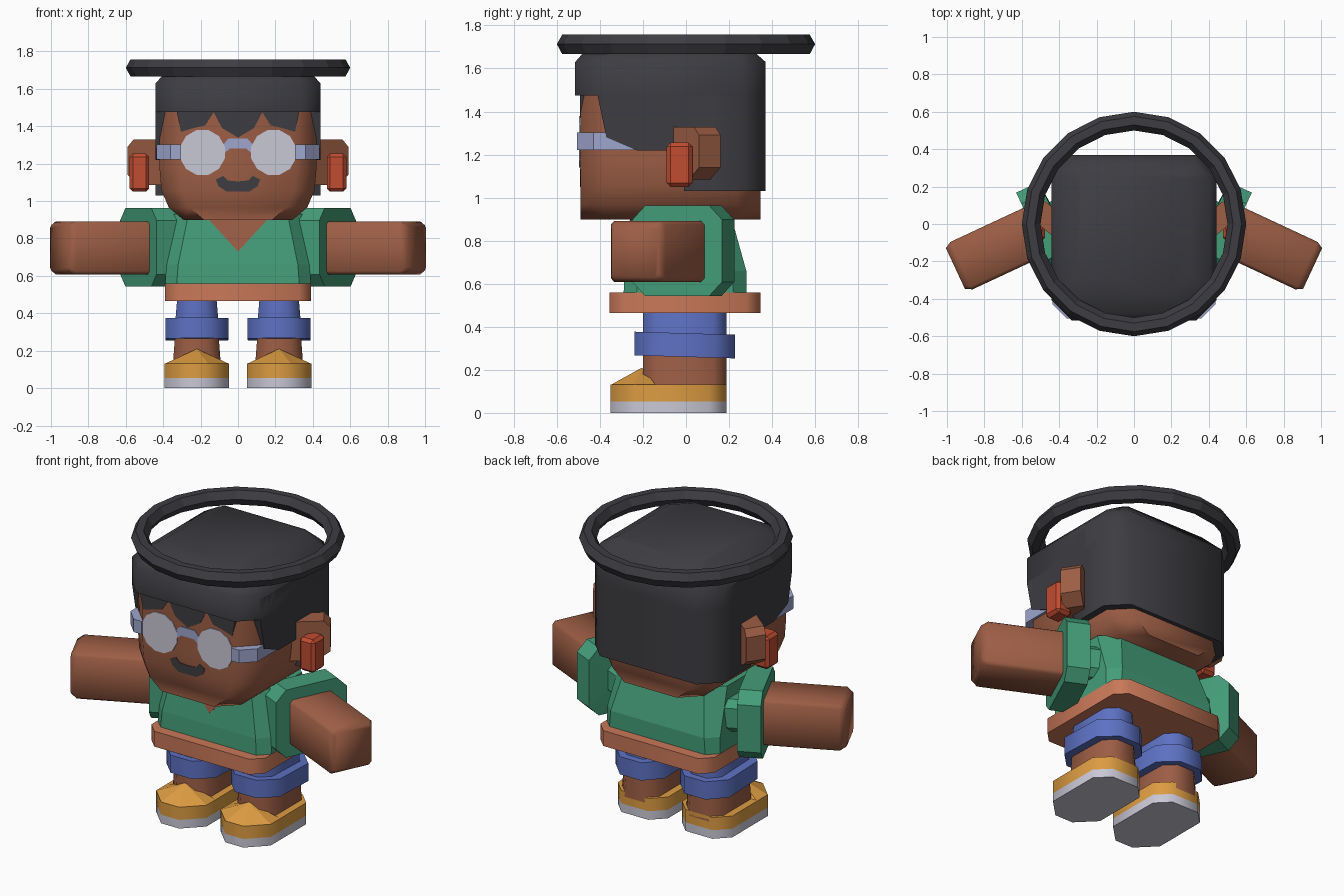
import bpy, bmesh, math
from mathutils import Matrix

if "Cube" in bpy.data.objects:
    bpy.data.objects.remove(bpy.data.objects["Cube"])


def material(name, rgb):
    m = bpy.data.materials.new(name)
    m.diffuse_color = [((c / 255 + 0.055) / 1.055) ** 2.4 for c in rgb] + [1]
    m.use_nodes = True
    m.node_tree.nodes["Principled BSDF"].inputs["Base Color"].default_value = m.diffuse_color
    return m


SKIN = material("brown_skin", (157, 94, 69))
HAIR = material("charcoal", (61, 61, 66))
GREEN = material("green_cloth", (68, 157, 121))
BELT = material("terracotta", (201, 120, 88))
BLUE = material("blue_cloth", (93, 113, 195))
SHOE = material("ochre", (221, 156, 66))
SOLE = material("pale_grey", (201, 200, 214))
FRAME = material("lavender_grey", (158, 166, 205))
RED = material("red_orange", (193, 76, 50))


def finish(name, bm, mat, bevel=0, smooth=False):
    bmesh.ops.recalc_face_normals(bm, faces=bm.faces)
    me = bpy.data.meshes.new(name)
    bm.to_mesh(me)
    bm.free()
    me.materials.append(mat)
    ob = bpy.data.objects.new(name, me)
    bpy.context.collection.objects.link(ob)
    if bevel:
        mod = ob.modifiers.new("bevel", 'BEVEL')
        mod.width, mod.segments = bevel, 1
    if smooth:
        bpy.ops.object.select_all(action='DESELECT')
        ob.select_set(True)
        bpy.context.view_layer.objects.active = ob
        bpy.ops.object.shade_smooth_by_angle(angle=math.radians(52))
    return ob


def loft(name, rings, mat, closed=False, matrix=None, **kw):
    """Skin a list of equal-length point rings."""
    bm = bmesh.new()
    vs = [[bm.verts.new(p) for p in r] for r in rings]
    n = len(vs[0])
    for a, b in zip(vs, vs[1:] + vs[:1] if closed else vs[1:]):
        for i in range(n):
            bm.faces.new((a[i], a[(i + 1) % n], b[(i + 1) % n], b[i]))
    if not closed:
        bm.faces.new(vs[0])
        bm.faces.new(vs[-1])
    if matrix:
        bm.transform(matrix)
    return finish(name, bm, mat, **kw)


def octa(cx, hx, y0, y1, c, z, tilt=0, back=None):
    """Box outline with cut corners at height z."""
    x0, x1, b = cx - hx, cx + hx, back or c
    pts = [(x0 + c, y0), (x1 - c, y0), (x1, y0 + c), (x1, y1 - b),
           (x1 - b, y1), (x0 + b, y1), (x0, y1 - b), (x0, y0 + c)]
    return [(x, y, z + tilt * y) for x, y in pts]


def plate(name, pts, y0, y1, mat, **kw):
    """x-z outline extruded along y."""
    return loft(name, [[(x, y, z) for x, z in pts] for y in (y0, y1)], mat, **kw)


def slab(name, pts, x0, x1, mat, **kw):
    """y-z outline extruded along x."""
    return loft(name, [[(x, y, z) for y, z in pts] for x in (x0, x1)], mat, **kw)


def sym(pts):
    """Complete a right-hand outline with its mirror image."""
    return pts + [(-x, z) for x, z in reversed(pts) if abs(x) > 1e-6]


# Head with a chin that narrows at the sides
loft("head", [octa(0, hx, -0.49, 0.345, c, z) for hx, c, z in
              ((0.29, 0.11, 0.898), (0.37, 0.11, 0.965), (0.41, 0.11, 1.06),
               (0.42, 0.11, 1.18), (0.42, 0.11, 1.60))], SKIN, smooth=True)

# Hair: crown, side locks, back block, jagged fringe
loft("hair_crown", [octa(0, 0.44 - d, -0.515 + d, 0.37 - e, 0.105, z, back=b)
                    for z, d, e, b in ((1.475, 0, 0, 0.11), (1.63, 0, 0, 0.11),
                                       (1.67, 0.035, 0.045, 0.08),
                                       (1.73, 0.14, 0.10, 0.03))],
     HAIR, smooth=True)
slab("hair_sides", [(-0.41, 1.6), (-0.41, 1.47), (-0.37, 1.28), (-0.23, 1.22),
                    (0.1, 1.22), (0.1, 1.6)], -0.44, 0.44, HAIR)
loft("hair_back", [octa(0, 0.44, -0.01, 0.37, 0.001, z, back=0.11)
                   for z in (1.03, 1.6)], HAIR, smooth=True)
plate("hair_fringe", sym([(0, 1.34), (0.085, 1.39), (0.13, 1.475), (0.175, 1.405),
                          (0.24, 1.39), (0.305, 1.37), (0.33, 1.49)]),
      -0.493, -0.47, HAIR)

# Floating ring
prof = [(0.6, 1.713), (0.575, 1.757), (0.53, 1.757),
        (0.5, 1.713), (0.53, 1.667), (0.575, 1.667)]
N = 20
loft("head_ring", [[(r * math.cos(a), r * math.sin(a), z) for r, z in prof]
                   for a in (2 * math.pi * i / N + math.pi / 2 for i in range(N))],
     HAIR, closed=True)

# Mouth and glasses bridge
plate("mouth", sym([(0, 1.105), (0.055, 1.11), (0.08, 1.135), (0.118, 1.115),
                    (0.105, 1.08), (0.06, 1.05)]), -0.493, -0.486, HAIR)
arch = [(0.09, 1.29), (0.05, 1.335), (-0.05, 1.335), (-0.09, 1.29),
        (-0.09, 1.24), (-0.045, 1.28), (0.045, 1.28), (0.09, 1.24)]
plate("glasses_bridge", arch, -0.494, -0.486, FRAME)

# Torso with skin showing at the neckline
loft("shirt", [octa(0, 0.388, -0.29, 0.28, 0.06, 0.55),
               octa(0, 0.385, -0.285, 0.28, 0.065, 0.66),
               octa(0, 0.36, -0.25, 0.205, 0.095, 0.93)], GREEN)
neck = [(-0.16, -0.254, 0.905), (0.16, -0.254, 0.905), (0, -0.276, 0.73)]
loft("neckline", [[(x, y - d, z) for x, y, z in neck] for d in (0.006, -0.003)], SKIN)
loft("belt", [octa(0, 0.39, -0.355, 0.345, 0.065, z) for z in (0.465, 0.56)],
     BELT, smooth=True)

for s, side in ((1, "right"), (-1, "left")):
    flip = Matrix.Scale(s, 4, (1, 0, 0))

    # Glasses lens and temple band
    plate("lens_" + side, [(s * 0.19 + 0.124 * math.cos(a), 1.26 + 0.124 * math.sin(a))
                           for a in (math.pi * (i + 0.5) / 6 for i in range(12))],
          -0.496, -0.487, SOLE)
    path = [(0.305, -0.506), (0.36, -0.506), (0.435, -0.43), (0.435, -0.2)]
    inner = [(0.305, -0.48), (0.31, -0.48), (0.41, -0.38), (0.41, -0.2)]
    loft("temple_" + side, [[(x, y, 1.222), (x, y, 1.302), (u, v, 1.302), (u, v, 1.222)]
                            for (x, y), (u, v) in zip(path, inner)], FRAME, matrix=flip)

    # Ear swept outward to the back, with an earpiece before it
    ear = [(0.40, 1.085), (0.40, 1.328), (0.56, 1.328), (0.59, 1.29), (0.59, 1.14), (0.53, 1.085)]
    loft("ear_" + side, [[(x - 0.65 * t, -0.075 + 0.8 * (x - 0.42) + t, z) for x, z in ear]
                         for t in (0, 0.1)], SKIN, matrix=flip)
    slab("earpiece_" + side, [(-0.09, 1.05), (0.03, 1.05), (0.03, 1.255), (-0.09, 1.255)],
         0.475, 0.58, RED, matrix=flip, bevel=0.018)

    # Sleeve and arm, built along +x then swung forward
    swing = flip @ Matrix.Rotation(math.radians(-25), 4, 'Z')

    def arm_ring(d, hy, hz, c, zc):
        return [(d, 0.188 + p[0], zc + p[1]) for p in octa(0, hy, -hz, hz, c, 0)]
    loft("sleeve_" + side, [arm_ring(d, h, h * 0.91, c, 0.753) for d, h, c in
                            ((0.2, 0.11, 0.04), (0.36, 0.11, 0.04),
                             (0.365, 0.23, 0.065), (0.50, 0.23, 0.065))],
         GREEN, matrix=swing)
    loft("arm_" + side, [arm_ring(d, 0.14 - k, 0.142 - k, 0.018, 0.75) for d, k in
                         ((0.45, 0), (0.93, 0), (0.966, 0.02))],
         SKIN, matrix=swing, smooth=True)

    # Leg, shorts with tilted cuff, shoe
    cx = s * 0.22
    loft("leg_" + side, [octa(cx, 0.13, -0.2, 0.187, 0.06, 0.1),
                         octa(cx, 0.115, -0.2, 0.187, 0.06, 0.3)], SKIN, smooth=True)
    loft("shorts_" + side, [octa(cx, 0.12, -0.2, 0.187, 0.06, 0.3),
                            octa(cx, 0.105, -0.2, 0.187, 0.06, 0.48)], BLUE, smooth=True)
    loft("cuff_" + side, [octa(cx, 0.168, -0.24, 0.228, 0.095, z, -0.03)
                          for z in (0.26, 0.37)], BLUE, smooth=True)
    for part, z0, z1, mat in (("sole_", 0, 0.053, SOLE), ("shoe_", 0.053, 0.132, SHOE)):
        loft(part + side, [octa(cx, 0.172, -0.35, 0.187, 0.11, z, back=0.08)
                           for z in (z0, z1)], mat, smooth=True)
    # Raised shoe tongue
    bm = bmesh.new()
    base = [bm.verts.new((cx + x, y, 0.13)) for x, y in
            ((-0.062, -0.35), (0.062, -0.35), (0.172, -0.24), (0.165, -0.14),
             (-0.165, -0.14), (-0.172, -0.24))]
    top = bm.verts.new((cx, -0.205, 0.21))
    bm.faces.new(base)
    for a, b in zip(base, base[1:] + base[:1]):
        bm.faces.new((a, b, top))
    finish("shoe_tongue_" + side, bm, SHOE)
